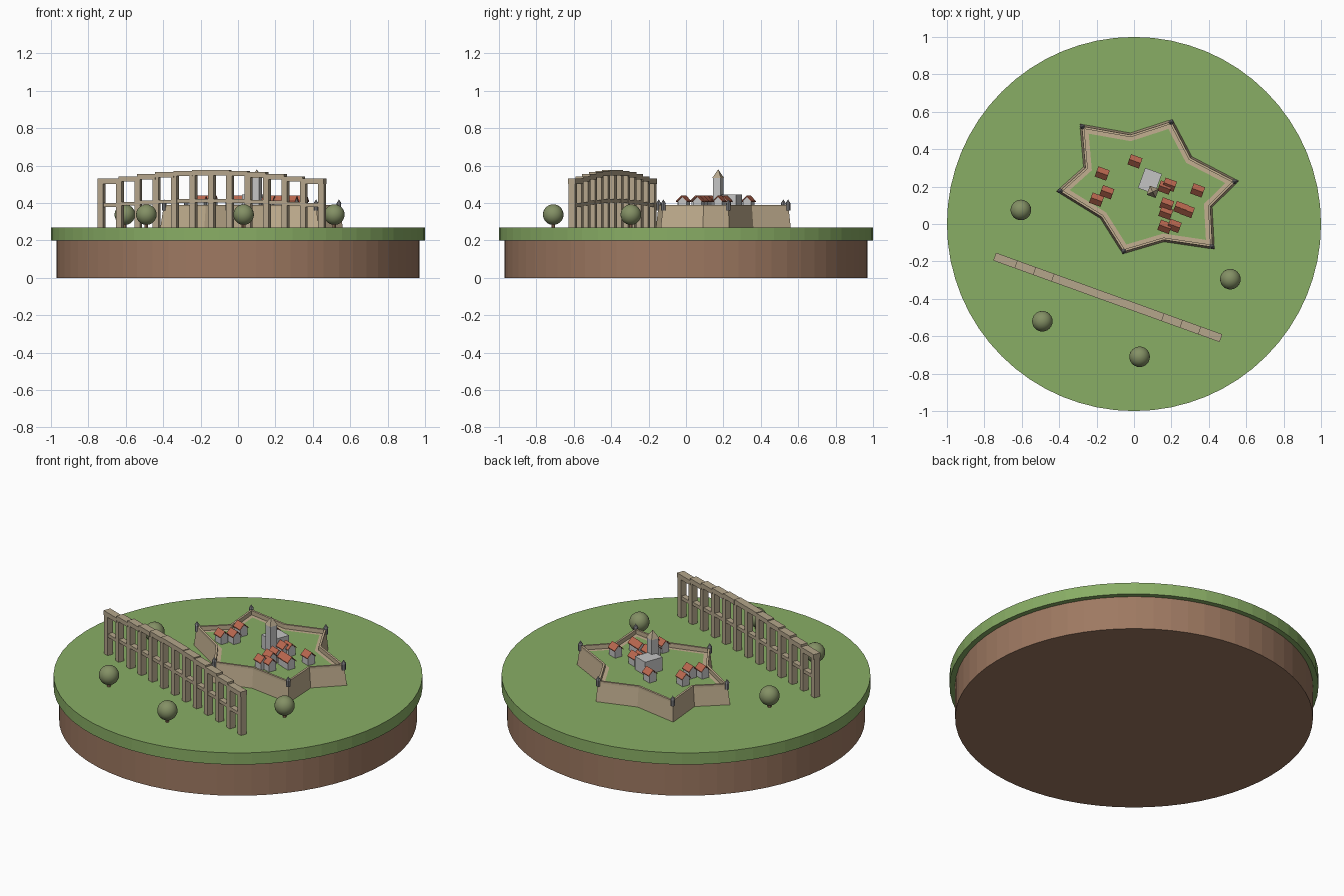
import bpy, bmesh, math
from mathutils import Vector, Matrix

if "Cube" in bpy.data.objects:
    bpy.data.objects.remove(bpy.data.objects["Cube"], do_unlink=True)


def material(name, rgb):
    m = bpy.data.materials.new(name)
    m.use_nodes = True
    m.diffuse_color = (*rgb, 1)
    m.node_tree.nodes["Principled BSDF"].inputs["Base Color"].default_value = (*rgb, 1)
    return m


GRASS = material("grass green", (0.25, 0.42, 0.13))
EARTH = material("earth brown", (0.34, 0.19, 0.12))
WALL = material("rampart tan", (0.54, 0.43, 0.28))
STONE = material("aqueduct stone", (0.46, 0.38, 0.26))
ROOF = material("roof terracotta", (0.50, 0.14, 0.08))
PLASTER = material("plaster grey", (0.55, 0.55, 0.55))
SLATE = material("slate grey", (0.24, 0.24, 0.25))
LEAF = material("leaf green", (0.23, 0.28, 0.13))

GROUND, FLOOR = 0.27, 0.365
TURN = math.radians(-20)      # shared direction of the town and aqueduct


def finish(name, bm, mats, loc=(0, 0, 0), turn=0):
    bmesh.ops.recalc_face_normals(bm, faces=bm.faces)
    me = bpy.data.meshes.new(name)
    bm.to_mesh(me)
    bm.free()
    for m in mats:
        me.materials.append(m)
    ob = bpy.data.objects.new(name, me)
    bpy.context.collection.objects.link(ob)
    ob.location, ob.rotation_euler.z = loc, turn
    return ob


def cone(name, r1, r2, z0, z1, sides, mat, xy=(0, 0), turn=0):
    bm = bmesh.new()
    bmesh.ops.create_cone(bm, cap_ends=True, segments=sides, radius1=r1, radius2=r2, depth=z1 - z0)
    return finish(name, bm, [mat], (*xy, (z0 + z1) / 2), turn)


def box(name, size, z0, mat, xy, turn=TURN):
    bm = bmesh.new()
    bmesh.ops.create_cube(bm, size=1, matrix=Matrix.Diagonal((*size, 1)))
    return finish(name, bm, [mat], (*xy, z0 + size[2] / 2), turn)


def prism(name, profile, length, mat, loc):
    """Extrude a (y, z) profile along x."""
    bm = bmesh.new()
    face = bm.faces.new([bm.verts.new((-length / 2, y, z)) for y, z in profile])
    new = bmesh.ops.extrude_face_region(bm, geom=[face])["geom"]
    bmesh.ops.translate(bm, vec=(length, 0, 0), verts=[v for v in new if isinstance(v, bmesh.types.BMVert)])
    return finish(name, bm, [mat], loc, TURN)


# Round base
cone("earth_base", 0.97, 0.97, 0, 0.2, 64, EARTH)
cone("grass_disc", 1.0, 1.0, 0.2, GROUND, 64, GRASS)

# Star fort: tips and valleys, counter-clockwise
STAR = [Vector(p) for p in [
    (0.56, 0.23), (0.31, 0.36), (0.205, 0.56), (-0.02, 0.487), (-0.29, 0.535), (-0.27, 0.305),
    (-0.415, 0.175), (-0.18, 0.03), (-0.06, -0.16), (0.16, -0.095), (0.43, -0.135), (0.418, 0.09)]]


def inset(d):
    out = []
    for i, p in enumerate(STAR):
        a = (p - STAR[i - 1]).normalized()
        b = (STAR[(i + 1) % len(STAR)] - p).normalized()
        na, nb = Vector((-a.y, a.x)), Vector((-b.y, b.x))
        out.append(p + (na + nb) * d / (1 + na.dot(nb)))
    return out


bm = bmesh.new()
previous = None
for d, z in [(0, GROUND), (0.01, 0.378), (0.01, 0.39), (0.022, 0.39), (0.022, FLOOR), (0.043, FLOOR)]:
    ring = [bm.verts.new((p.x, p.y, z)) for p in inset(d)]
    if previous:
        for i in range(len(ring)):
            j = (i + 1) % len(ring)
            bm.faces.new((previous[i], previous[j], ring[j], ring[i]))
    previous = ring
court = bm.faces.new(previous)
court.material_index = 1
bmesh.ops.triangulate(bm, faces=[court])
finish("star_fort", bm, [WALL, GRASS])

# Sentry turrets on the star tips
for i, p in enumerate(inset(0.012)[::2]):
    cone(f"turret_{i}", 0.012, 0.012, 0.36, 0.397, 8, SLATE, p)
    cone(f"turret_cap_{i}", 0.014, 0, 0.397, 0.42, 8, SLATE, p)

# Houses with gabled roofs
HOUSES = [(0.005, 0.335), (-0.17, 0.27), (-0.145, 0.17), (-0.2, 0.13), (0.34, 0.18), (0.19, 0.21),
          (0.165, 0.195), (0.175, 0.105), (0.17, 0.06), (0.25, 0.085), (0.285, 0.07),
          (0.165, -0.015), (0.215, -0.01)]
BODY = [(-0.023, 0), (0.023, 0), (0.023, 0.045), (0, 0.068), (-0.023, 0.045)]
TILES = [(-0.029, 0.041), (0, 0.069), (0.029, 0.041), (0.029, 0.046), (0, 0.075), (-0.029, 0.046)]
for i, p in enumerate(HOUSES):
    prism(f"house_{i}", BODY, 0.058, PLASTER, (*p, FLOOR))
    prism(f"house_roof_{i}", TILES, 0.065, ROOF, (*p, FLOOR))

# Church with tower and spire
box("church_nave", (0.095, 0.115, 0.08), FLOOR, PLASTER, (0.085, 0.23))
box("church_tower", (0.045, 0.045, 0.168), FLOOR, PLASTER, (0.1, 0.172))
cone("church_spire", 0.036, 0, 0.533, 0.58, 4, STONE, (0.1, 0.172), TURN + math.pi / 4)

# Aqueduct: piers, low ties and a stepped channel
START, END, SPANS = Vector((-0.73, -0.18)), Vector((0.45, -0.605)), 12
STEP = (END - START) / SPANS


def deck_top(i):
    return 0.53 + 0.046 * math.sin(math.pi * i / (SPANS - 1))


for i in range(SPANS + 1):
    low = min(deck_top(max(i - 1, 0)), deck_top(min(i, SPANS - 1)))
    box(f"aqueduct_pier_{i}", (0.032, 0.036, low - 0.01 - GROUND), GROUND, STONE, START + STEP * i)
for i in range(SPANS):
    middle, top = START + STEP * (i + 0.5), deck_top(i)
    stretch = 0.016 if i in (0, SPANS - 1) else 0
    shift = STEP.normalized() * stretch / 2 * (-1 if i == 0 else 1)
    box(f"aqueduct_channel_{i}", (STEP.length + stretch, 0.044, 0.028), top - 0.028, STONE, middle + shift)
    box(f"aqueduct_tie_{i}", (STEP.length, 0.032, 0.02), 0.115 + top / 2, STONE, middle)

# Round trees
for i, p in enumerate([(-0.605, 0.075), (-0.49, -0.52), (0.03, -0.71), (0.515, -0.295)]):
    cone(f"tree_trunk_{i}", 0.01, 0.01, GROUND, 0.32, 8, EARTH, p)
    bm = bmesh.new()
    bmesh.ops.create_uvsphere(bm, u_segments=24, v_segments=14, radius=0.055)
    for f in bm.faces:
        f.smooth = True
    finish(f"tree_crown_{i}", bm, [LEAF], (*p, 0.338))
